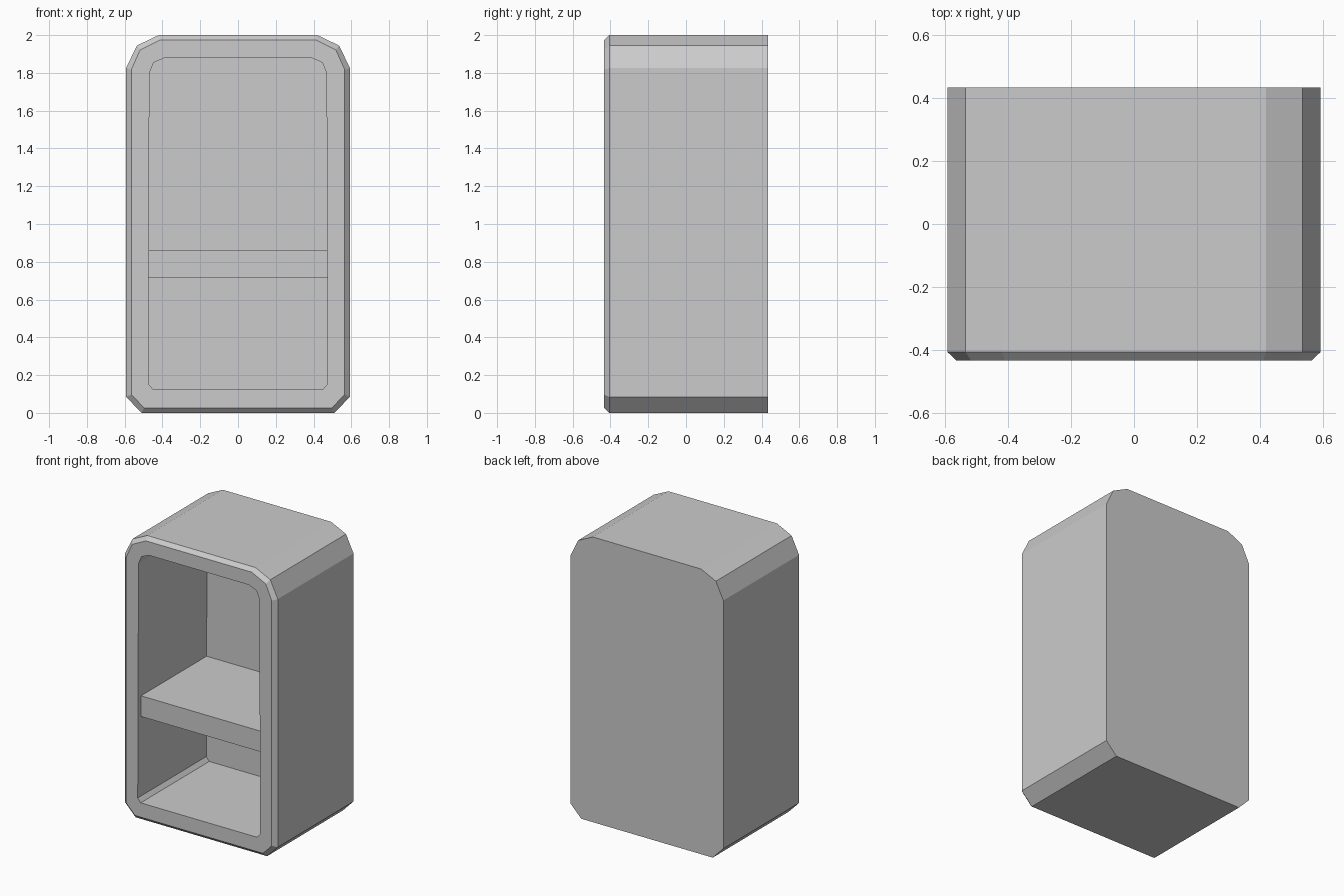
import bpy
import bmesh

default = bpy.data.objects.get("Cube")
if default:
    bpy.data.objects.remove(default, do_unlink=True)

grey = bpy.data.materials.new("light_grey")
grey.use_nodes = True
colour = (0.6, 0.6, 0.6, 1)
grey.diffuse_color = colour
grey.node_tree.nodes["Principled BSDF"].inputs["Base Color"].default_value = colour


def finish(name, bm):
    """Turn a bmesh into a flat-shaded object."""
    bmesh.ops.recalc_face_normals(bm, faces=bm.faces)
    mesh = bpy.data.meshes.new(name)
    bm.to_mesh(mesh)
    bm.free()
    mesh.materials.append(grey)
    obj = bpy.data.objects.new(name, mesh)
    bpy.context.collection.objects.link(obj)
    return obj


def ring(bm, half, y):
    """Mirror a half outline (x, z) into a closed loop at depth y."""
    loop = half + [(-x, z) for x, z in reversed(half)]
    return [bm.verts.new((x, y, z)) for x, z in loop]


# Half outlines, from the bottom corner up to the top corner
outer = [(0.51, 0), (0.593, 0.085), (0.593, 1.825), (0.535, 1.945), (0.42, 2)]
rim = [(0.497, 0.027), (0.565, 0.097), (0.565, 1.817), (0.518, 1.922), (0.41, 1.975)]
opening = [(0.452, 0.127), (0.475, 0.155), (0.469, 1.8), (0.446, 1.855), (0.388, 1.88)]

# Cabinet shell: outside, chamfered front edge, rim and hollow inside
FRONT, BACK, INNER_BACK = -0.433, 0.433, 0.327
bm = bmesh.new()
rings = [ring(bm, outer, BACK), ring(bm, outer, FRONT + 0.027),
         ring(bm, rim, FRONT), ring(bm, opening, FRONT),
         ring(bm, opening, INNER_BACK)]
for a, b in zip(rings, rings[1:]):
    for i in range(len(a)):
        j = (i + 1) % len(a)
        bm.faces.new((a[i], a[j], b[j], b[i]))
bm.faces.new(rings[0])
bm.faces.new(rings[-1])
finish("cabinet_shell", bm)

# Shelf, set just behind the rim
bm = bmesh.new()
bmesh.ops.create_cube(bm, size=1)
shelf_front, shelf_back = FRONT + 0.033, INNER_BACK + 0.01
bmesh.ops.scale(bm, vec=(0.95, shelf_back - shelf_front, 0.145), verts=bm.verts)
bmesh.ops.translate(bm, vec=(0, (shelf_front + shelf_back) / 2, 0.787), verts=bm.verts)
finish("shelf", bm)
